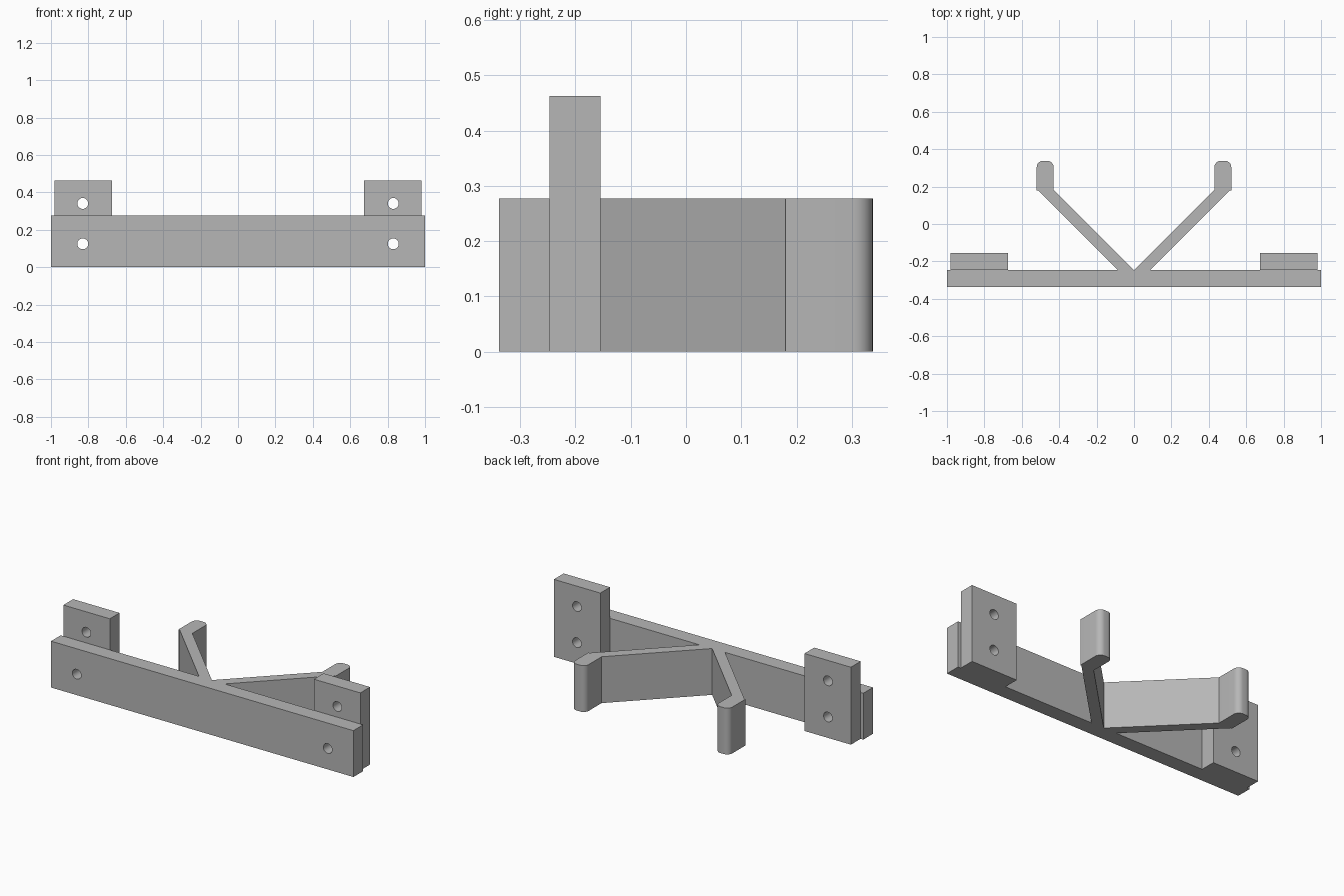
import bpy, bmesh, math

if "Cube" in bpy.data.objects:
    bpy.data.objects.remove(bpy.data.objects["Cube"], do_unlink=True)

GREY = (0.47, 0.47, 0.47, 1.0)
mat = bpy.data.materials.new("plain_grey")
mat.use_nodes = True
mat.diffuse_color = GREY
mat.node_tree.nodes["Principled BSDF"].inputs["Base Color"].default_value = GREY

FRONT, JOIN, PAD_BACK, TIP = -0.338, -0.247, -0.155, 0.338
BAR_TOP, PAD_TOP = 0.277, 0.463
HOLE_X, HOLE_R = 0.83, 0.029
LOW_HOLE, HIGH_HOLE = 0.125, 0.341


def activate(ob):
    bpy.ops.object.select_all(action="DESELECT")
    ob.select_set(True)
    bpy.context.view_layer.objects.active = ob


def prism(name, outline, height):
    """Extrude a plan outline upward from the ground."""
    bm = bmesh.new()
    face = bm.faces.new([bm.verts.new((x, y, 0)) for x, y in outline])
    ext = bmesh.ops.extrude_face_region(bm, geom=[face])
    verts = [v for v in ext["geom"] if isinstance(v, bmesh.types.BMVert)]
    bmesh.ops.translate(bm, verts=verts, vec=(0, 0, height))
    bmesh.ops.recalc_face_normals(bm, faces=bm.faces)
    mesh = bpy.data.meshes.new(name)
    bm.to_mesh(mesh)
    bm.free()
    mesh.materials.append(mat)
    ob = bpy.data.objects.new(name, mesh)
    bpy.context.collection.objects.link(ob)
    return ob


def rectangle(x0, x1, y0, y1):
    return [(x0, y0), (x1, y0), (x1, y1), (x0, y1)]


def drill(ob, x, z):
    """Cut a round screw hole from front to back."""
    bpy.ops.mesh.primitive_cylinder_add(
        vertices=32, radius=HOLE_R, depth=1,
        location=(x, JOIN, z), rotation=(math.pi / 2, 0, 0))
    cutter = bpy.context.object
    cutter.hide_render = True
    cutter.data.materials.append(mat)
    mod = ob.modifiers.new("screw_hole", "BOOLEAN")
    mod.operation = "DIFFERENCE"
    mod.solver = "EXACT"
    mod.object = cutter
    activate(ob)
    bpy.ops.object.modifier_apply(modifier=mod.name)
    bpy.data.objects.remove(cutter, do_unlink=True)


def finish(ob):
    activate(ob)
    bpy.ops.object.shade_smooth_by_angle(angle=math.radians(30))


# Long front bar
bar = prism("front_bar", rectangle(-1, 1, FRONT, JOIN), BAR_TOP)
for side in (-1, 1):
    drill(bar, side * HOLE_X, LOW_HOLE)
finish(bar)

# Diagonal arm plan: straight 45 degree strip ending in a rounded finger
IN_X, OUT_X, KNEE, R = 0.43, 0.52, 0.18, 0.034
arm_plan = [(0, JOIN), (0.085, JOIN), (0.085 + KNEE - JOIN, KNEE), (OUT_X, KNEE)]
for cx, start in ((OUT_X - R, 0), (IN_X + R, 90)):
    for i in range(9):
        a = math.radians(start + i * 90 / 8)
        arm_plan.append((cx + R * math.cos(a), TIP - R + R * math.sin(a)))
arm_plan.append((IN_X, JOIN + IN_X))

for side, label in ((1, "left"), (-1, "right")):
    # Mounting pad behind each end of the bar
    x0, x1 = sorted((side * 0.675, side * 0.982))
    pad = prism(label + "_mounting_pad", rectangle(x0, x1, JOIN, PAD_BACK), PAD_TOP)
    for z in (LOW_HOLE, HIGH_HOLE):
        drill(pad, side * HOLE_X, z)
    finish(pad)

    # Holder arm
    finish(prism(label + "_holder_arm", [(side * x, y) for x, y in arm_plan], BAR_TOP))
